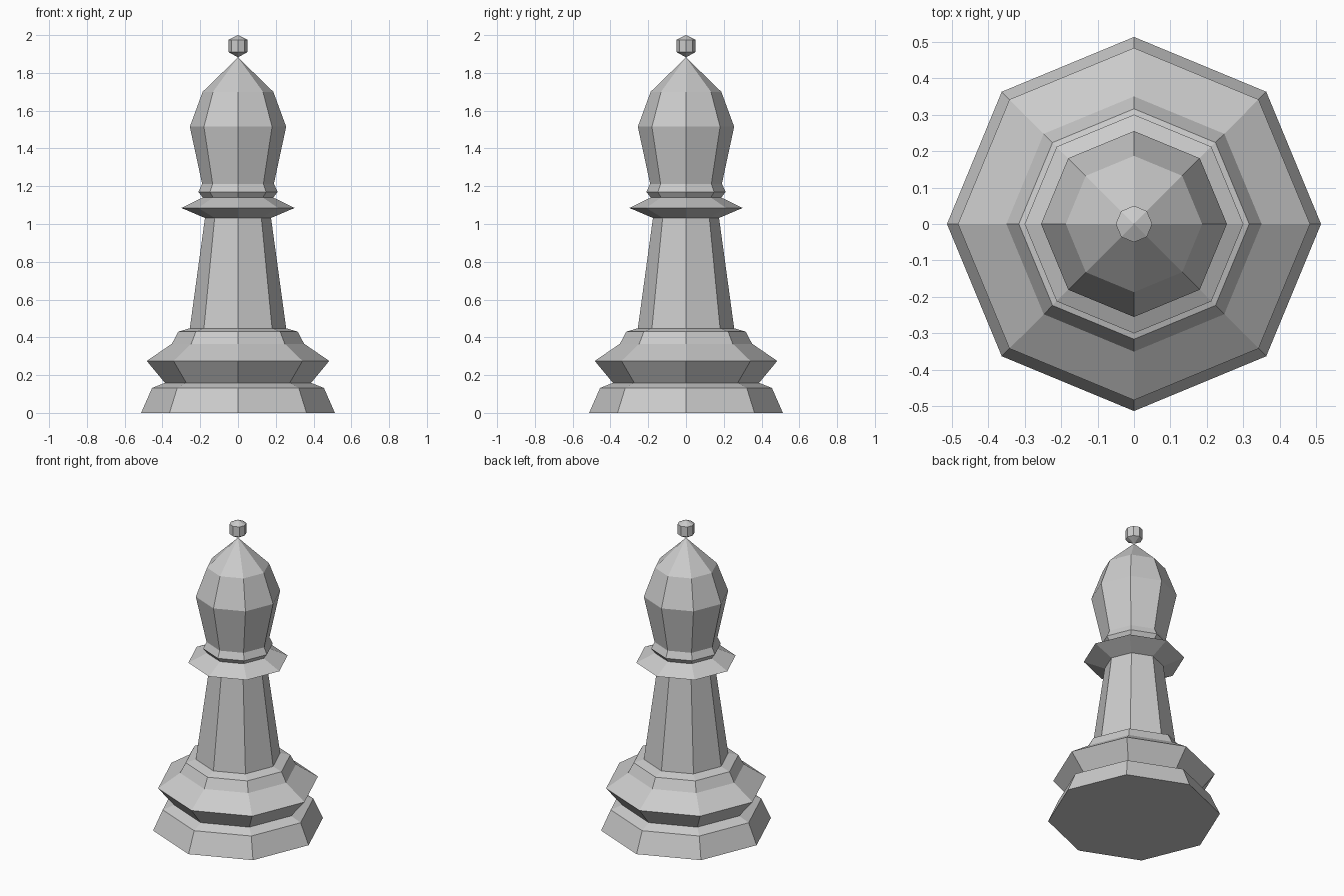
import bpy, bmesh
from math import cos, sin, pi

if "Cube" in bpy.data.objects:
    bpy.data.objects.remove(bpy.data.objects["Cube"])

SIDES = 8


def lathe(name, profile):
    """Revolve (radius, height) points into a closed, flat-faced eight-sided mesh."""
    bm = bmesh.new()
    rings = []
    for r, z in profile:
        if r == 0:
            rings.append([bm.verts.new((0, 0, z))] * SIDES)
        else:
            rings.append([bm.verts.new((r * cos(2 * pi * i / SIDES),
                                        r * sin(2 * pi * i / SIDES), z))
                          for i in range(SIDES)])
    for low, high in zip(rings, rings[1:]):
        for i in range(SIDES):
            j = (i + 1) % SIDES
            corners = list(dict.fromkeys((low[i], low[j], high[j], high[i])))
            bm.faces.new(corners)
    if profile[0][0] > 0:
        bm.faces.new(rings[0][::-1])
    bmesh.ops.recalc_face_normals(bm, faces=bm.faces)
    mesh = bpy.data.meshes.new(name)
    bm.to_mesh(mesh)
    bm.free()
    obj = bpy.data.objects.new(name, mesh)
    bpy.context.collection.objects.link(obj)
    return obj


# Profile sections, bottom to top
foot = [(0.513, 0), (0.455, 0.132), (0.387, 0.159)]
base_bulge = [(0.483, 0.275), (0.35, 0.366), (0.316, 0.43)]
stem = [(0.255, 0.448), (0.175, 1.032)]
collar = [(0.30, 1.085), (0.187, 1.14)]
neck_ring = [(0.21, 1.17), (0.19, 1.213)]
head = [(0.255, 1.515), (0.187, 1.70), (0, 1.882)]

# Turned body as one continuous surface
lathe("body", foot + base_bulge + stem + collar + neck_ring + head)

# Small knob on the tip
lathe("top_knob", [(0, 1.882), (0.05, 1.91), (0.05, 1.975), (0, 2.0)])
